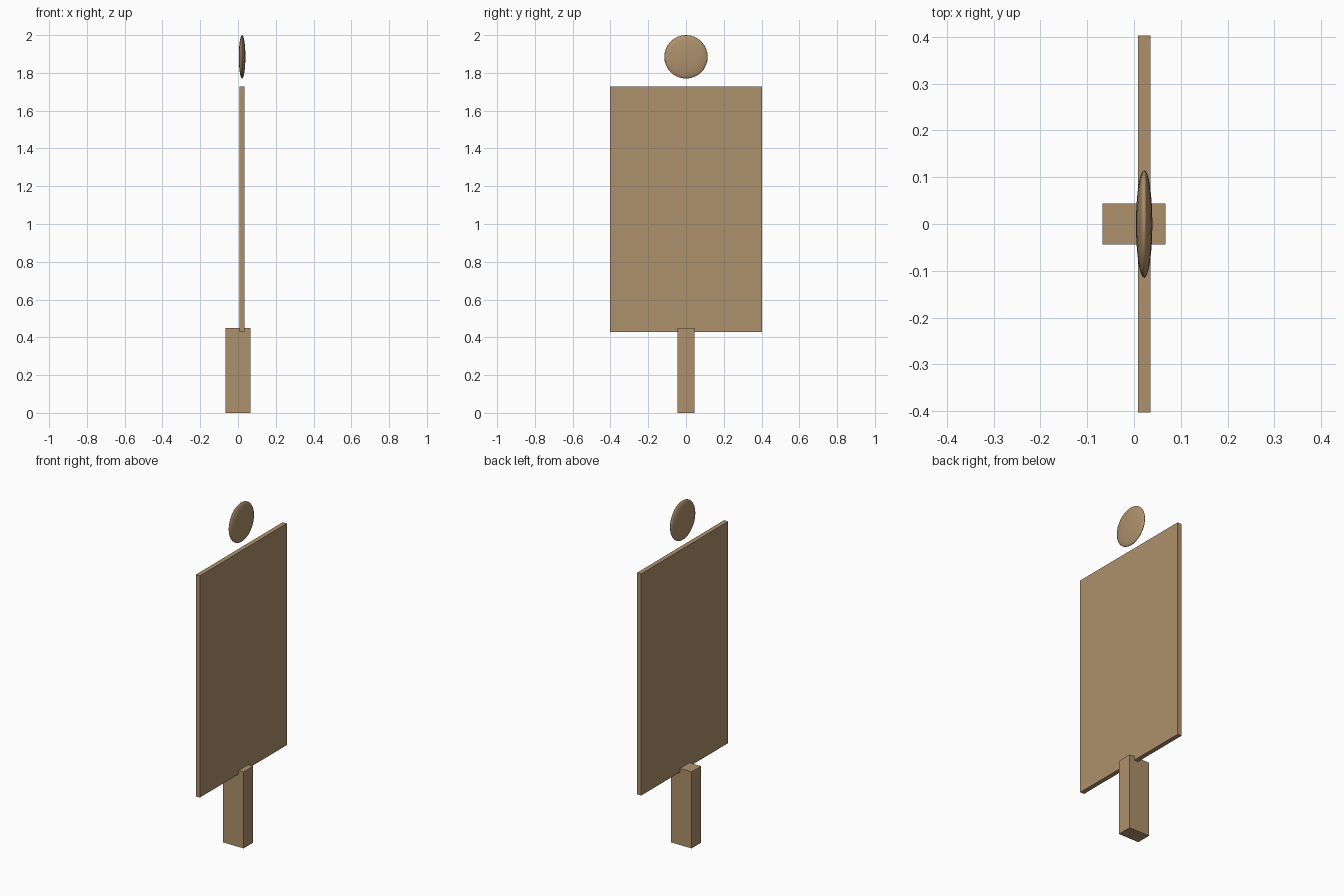
import bpy

if "Cube" in bpy.data.objects:
    bpy.data.objects.remove(bpy.data.objects["Cube"])

wood = bpy.data.materials.new("wood")
wood.diffuse_color = (0.42, 0.28, 0.15, 1)
wood.use_nodes = True
wood.node_tree.nodes["Principled BSDF"].inputs["Base Color"].default_value = wood.diffuse_color


def box(name, lo, hi):
    mid = [(a + b) / 2 for a, b in zip(lo, hi)]
    bpy.ops.mesh.primitive_cube_add(size=1, location=mid)
    ob = bpy.context.object
    ob.name = name
    ob.scale = [b - a for a, b in zip(lo, hi)]
    bpy.ops.object.transform_apply(location=False, rotation=False, scale=True)
    ob.data.materials.append(wood)
    return ob


# Short post standing on the ground
box("post", (-0.067, -0.044, 0), (0.067, 0.044, 0.449))

# Thin upright board, set off-centre on the post
box("board", (0.0085, -0.403, 0.427), (0.035, 0.403, 1.727))

# Flattened round head floating above the board
bpy.ops.mesh.primitive_uv_sphere_add(segments=32, ring_count=16, radius=1,
                                     location=(0.0217, 0, 1.885))
head = bpy.context.object
head.name = "head"
head.scale = (0.0175, 0.115, 0.115)
bpy.ops.object.transform_apply(location=False, rotation=False, scale=True)
bpy.ops.object.shade_smooth()
head.data.materials.append(wood)
